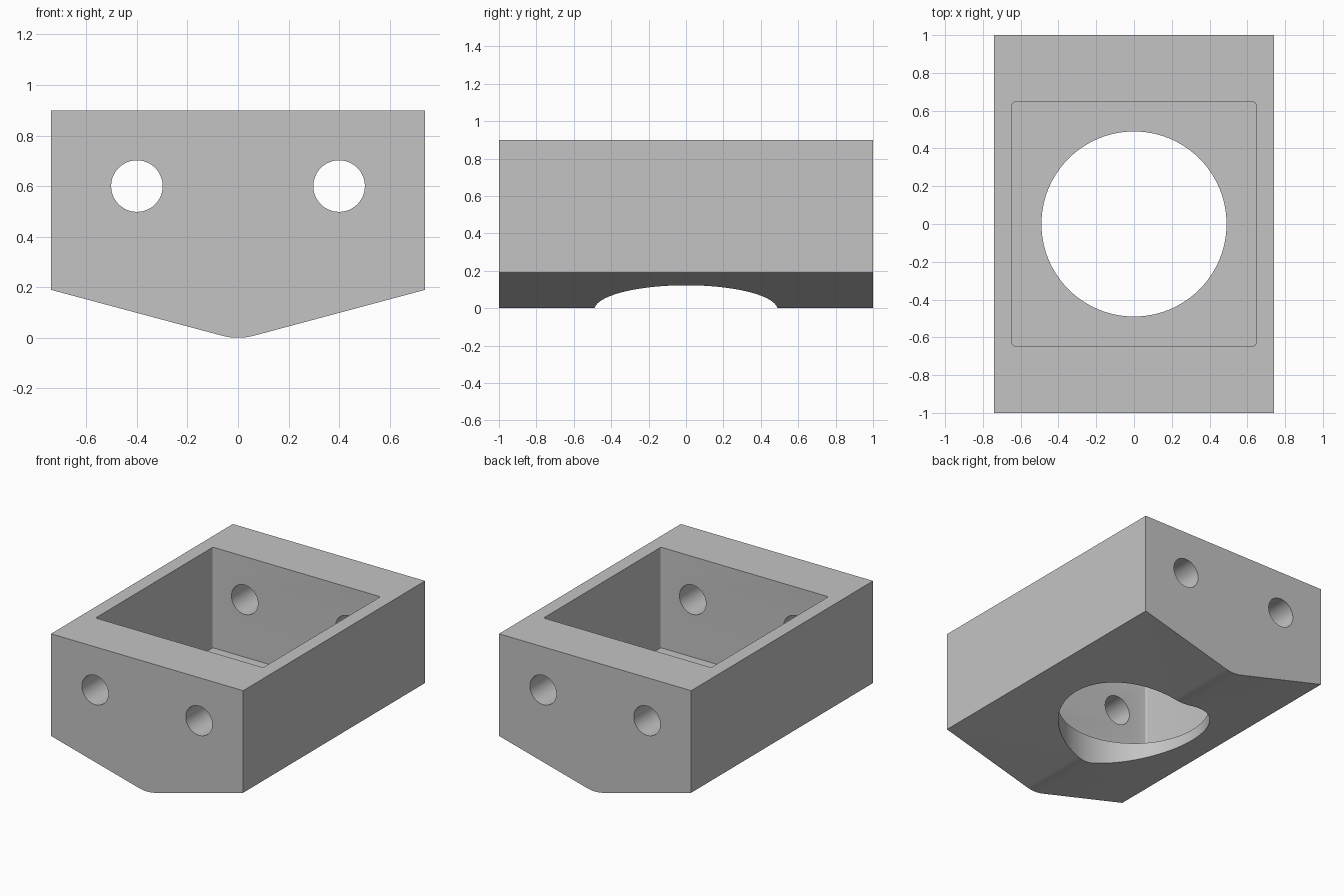
import bpy, bmesh, math
from mathutils import Matrix, Vector

cube = bpy.data.objects.get("Cube")
if cube:
    bpy.data.objects.remove(cube, do_unlink=True)

HALF_W, HALF_L, TOP = 0.74, 1.0, 0.9
FLOOR, POCKET = 0.2, 0.645
SLOPE, KEEL_R = math.radians(15), 0.25

grey = bpy.data.materials.new("plain grey")
grey.use_nodes = True
colour = (0.55, 0.55, 0.55, 1)
grey.diffuse_color = colour
grey.node_tree.nodes["Principled BSDF"].inputs["Base Color"].default_value = colour


def prism(name, outline, extrude):
    """Solid made by extruding a closed outline along a vector."""
    bm = bmesh.new()
    face = bm.faces.new([bm.verts.new(p) for p in outline])
    new = bmesh.ops.extrude_face_region(bm, geom=[face])["geom"]
    bmesh.ops.translate(bm, vec=extrude,
                        verts=[v for v in new if isinstance(v, bmesh.types.BMVert)])
    bmesh.ops.recalc_face_normals(bm, faces=bm.faces)
    mesh = bpy.data.meshes.new(name)
    bm.to_mesh(mesh)
    bm.free()
    mesh.materials.append(grey)
    obj = bpy.data.objects.new(name, mesh)
    bpy.context.collection.objects.link(obj)
    return obj


def arc(cx, cy, radius, start, end, steps):
    angles = [start + (end - start) * i / steps for i in range(steps + 1)]
    return [(cx + radius * math.cos(a), cy + radius * math.sin(a)) for a in angles]


# Block with a shallow V underside and a rounded keel
down = -math.pi / 2
profile = arc(0, KEEL_R, KEEL_R, down - SLOPE, down + SLOPE, 12)
keel_x, keel_z = profile[-1]
side_z = keel_z + (HALF_W - keel_x) * math.tan(SLOPE)
profile += [(HALF_W, side_z), (HALF_W, TOP), (-HALF_W, TOP), (-HALF_W, side_z)]
block = prism("housing_block", [(x, -HALF_L, z) for x, z in profile],
              Vector((0, 2 * HALF_L, 0)))

# Square pocket with slightly eased corners
r = 0.012
corners = []
for i, (sx, sy) in enumerate([(1, 1), (-1, 1), (-1, -1), (1, -1)]):
    start = i * math.pi / 2
    corners += arc(sx * (POCKET - r), sy * (POCKET - r), r, start, start + math.pi / 2, 4)
cutters = [prism("pocket_cutter", [(x, y, FLOOR) for x, y in corners], Vector((0, 0, 1)))]

# Large round opening through the floor
circle = arc(0, 0, 0.49, 0, 2 * math.pi, 96)[:-1]
cutters.append(prism("floor_opening_cutter", [(x, y, -0.2) for x, y in circle],
                     Vector((0, 0, 0.7))))

# Pair of bolt holes through the front and back walls
for side in (-1, 1):
    circle = arc(side * 0.4, 0.6, 0.102, 0, 2 * math.pi, 48)[:-1]
    cutters.append(prism("bolt_hole_cutter", [(x, -1.2, z) for x, z in circle],
                         Vector((0, 2.4, 0))))

bpy.ops.object.select_all(action="DESELECT")
block.select_set(True)
bpy.context.view_layer.objects.active = block
for cutter in cutters:
    cutter.hide_render = True
    mod = block.modifiers.new(cutter.name, "BOOLEAN")
    mod.operation, mod.solver, mod.object = "DIFFERENCE", "EXACT", cutter
    bpy.ops.object.modifier_apply(modifier=mod.name)
for cutter in cutters:
    bpy.data.objects.remove(cutter, do_unlink=True)

bpy.ops.object.shade_smooth_by_angle(angle=math.radians(30))
